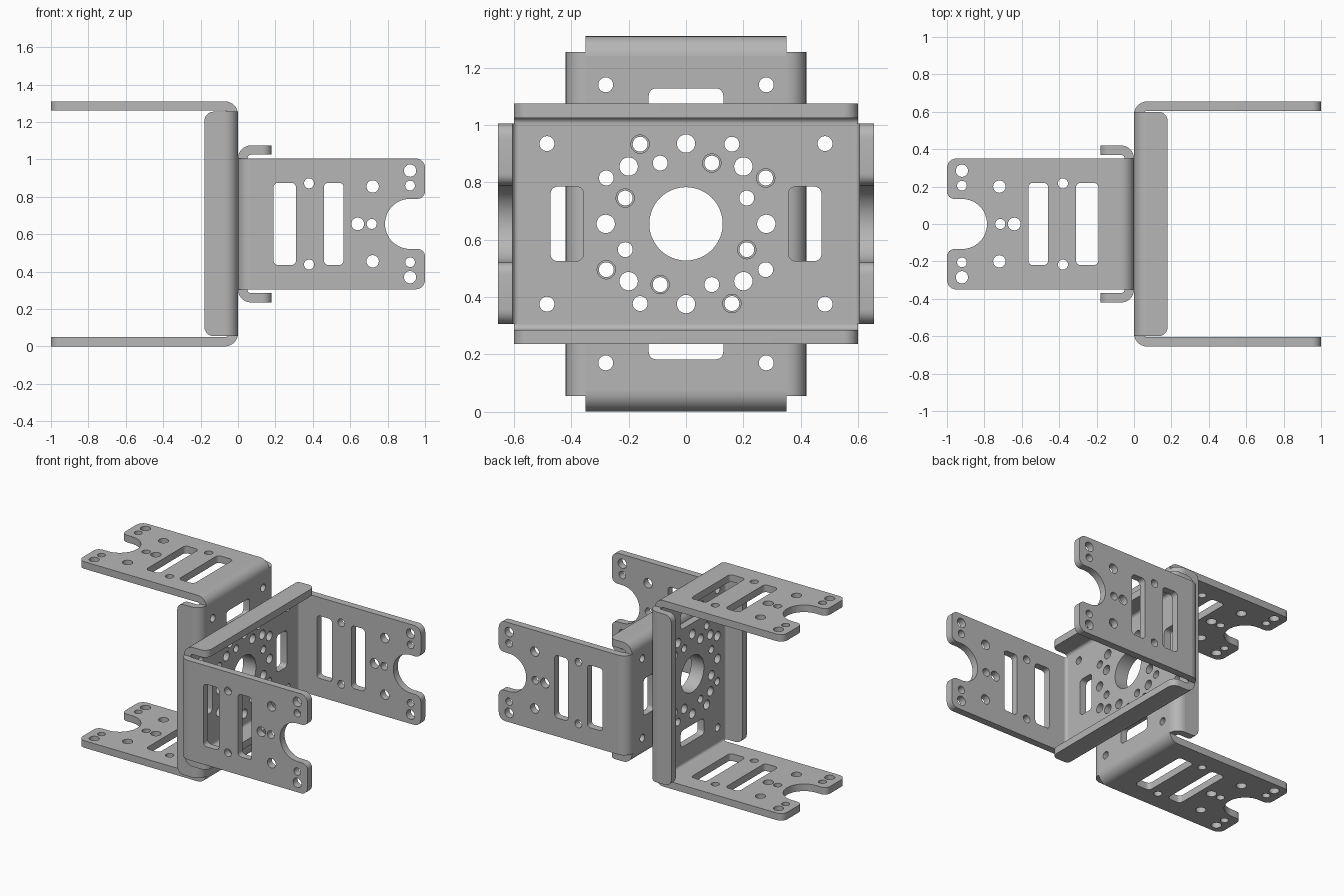
import bpy, bmesh
from math import sin, cos, pi
from mathutils import Matrix, Vector

cube = bpy.data.objects.get("Cube")
if cube:
    bpy.data.objects.remove(cube)

THICK = 0.05      # sheet thickness
BEND = 0.07       # outer bend radius
LENGTH = 0.655    # half length across the arms
WIDTH = 0.35      # half width of base and arms
LIP = 0.42        # half width across the lips
LIP_LEN = 0.6     # half length of the lips
CENTRE = 0.655    # height of the hub

steel = bpy.data.materials.new("grey_steel")
steel.use_nodes = True
GREY = (0.47, 0.47, 0.47, 1)
steel.diffuse_color = GREY
steel.node_tree.nodes["Principled BSDF"].inputs["Base Color"].default_value = GREY


def arc(x, y, r, start, end, n):
    return [(x + r * cos(start + (end - start) * i / n),
             y + r * sin(start + (end - start) * i / n)) for i in range(n + 1)]


def circle(x, y, r, n=28):
    return arc(x, y, r, 0, 2 * pi, n)[:-1]


def rounded(corners):
    """Outline from (x, y, radius); rounded corners are right angles."""
    out = []
    for i, (x, y, r) in enumerate(corners):
        p = Vector((x, y))
        if not r:
            out.append((x, y))
            continue
        a = (Vector(corners[i - 1][:2]) - p).normalized()
        b = (Vector(corners[(i + 1) % len(corners)][:2]) - p).normalized()
        c = p + (a + b) * r
        for k in range(7):
            t = pi / 2 * k / 6
            out.append(tuple(c - r * (cos(t) * b + sin(t) * a)))
    return out


def slot(x, y, w, h, r=0.025):
    return rounded([(x - w / 2, y - h / 2, r), (x + w / 2, y - h / 2, r),
                    (x + w / 2, y + h / 2, r), (x - w / 2, y + h / 2, r)])


def sheet(name, loops, depth, axes, offset, frame):
    """Extrude an outline with holes; axes are the bracket directions of x, y, z."""
    curve = bpy.data.curves.new(name, 'CURVE')
    curve.dimensions = '2D'
    curve.fill_mode = 'BOTH'
    curve.extrude = depth / 2
    for loop in loops:
        spline = curve.splines.new('POLY')
        spline.points.add(len(loop) - 1)
        for point, (x, y) in zip(spline.points, loop):
            point.co = (x, y, 0, 1)
        spline.use_cyclic_u = True
    helper = bpy.data.objects.new(name + "_outline", curve)
    bpy.context.collection.objects.link(helper)
    deps = bpy.context.evaluated_depsgraph_get()
    mesh = bpy.data.meshes.new_from_object(helper.evaluated_get(deps))
    bpy.data.objects.remove(helper)
    bpy.data.curves.remove(curve)

    place = Matrix([Vector(a) for a in axes]).transposed().to_4x4()
    place.translation = offset
    bm = bmesh.new()
    bm.from_mesh(mesh)
    bm.transform(frame @ place)
    bmesh.ops.remove_doubles(bm, verts=bm.verts, dist=0.0001)
    bmesh.ops.recalc_face_normals(bm, faces=bm.faces)
    bm.to_mesh(mesh)
    bm.free()
    mesh.name = name
    mesh.materials.clear()
    mesh.materials.append(steel)
    obj = bpy.data.objects.new(name, mesh)
    bpy.context.collection.objects.link(obj)
    parts.append(obj)


def base_loops():
    e = LENGTH - BEND
    loops = [[(-e, -WIDTH), (e, -WIDTH), (e, WIDTH), (-e, WIDTH)],
             circle(0, 0, 0.128, 48)]
    for sx in (-1, 1):
        loops.append(slot(sx * 0.415, 0, 0.115, 0.26))
        loops += [circle(sx * 0.485, sy * 0.28, 0.026) for sy in (-1, 1)]
    # hub holes repeat every quarter turn
    quarter = [(0, 0.28, 0.032), (0.2, 0.2, 0.032),
               (-0.16, 0.278, 0.032), (0.16, 0.278, 0.026),
               (0.09, 0.212, 0.032), (-0.09, 0.212, 0.026)]
    for x, y, r in quarter:
        for _ in range(4):
            loops.append(circle(x, y, r))
            x, y = y, -x
    return loops


def arm_loops():
    notch = [(x, y, 0) for x, y in arc(0.92, 0, 0.134, -pi / 2, -3 * pi / 2, 24)]
    outline = rounded([(BEND, -WIDTH, 0), (1, -WIDTH, 0.05), (1, -0.134, 0.04)]
                      + notch
                      + [(1, 0.134, 0.04), (1, WIDTH, 0.05), (BEND, WIDTH, 0)])
    loops = [outline, slot(0.25, 0, 0.12, 0.44), slot(0.512, 0, 0.106, 0.44),
             circle(0.64, 0, 0.034), circle(0.715, 0, 0.027)]
    for s in (-1, 1):
        for x, y, r in ((0.38, 0.217, 0.027), (0.72, 0.2, 0.033),
                        (0.92, 0.205, 0.026), (0.92, 0.285, 0.033)):
            loops.append(circle(x, s * y, r))
    return loops


def bend_loop(edge):
    c = edge - BEND
    return [arc(c, BEND, BEND, -pi / 2, 0, 8) + arc(c, BEND, BEND - THICK, 0, -pi / 2, 8)]


U, V, W = (1, 0, 0), (0, 1, 0), (0, 0, 1)   # length, width, depth of a bracket


def bracket(side, frame):
    sheet(side + "_base", base_loops(), THICK, (U, V, W), (0, 0, THICK / 2), frame)
    lip = rounded([(BEND, -LIP_LEN, 0), (0.18, -LIP_LEN, 0.05),
                   (0.18, LIP_LEN, 0.05), (BEND, LIP_LEN, 0)])
    for s, end in ((-1, "first"), (1, "second")):
        name = side + "_" + end
        sheet(name + "_arm", arm_loops(), THICK, (W, V, U),
              (s * (LENGTH - THICK / 2), 0, 0), frame)
        sheet(name + "_arm_bend", bend_loop(LENGTH), 2 * WIDTH,
              ((s, 0, 0), W, V), (0, 0, 0), frame)
        sheet(name + "_lip", [lip], THICK, (W, U, V),
              (0, s * (LIP - THICK / 2), 0), frame)
        sheet(name + "_lip_bend", bend_loop(LIP), 2 * LIP_LEN,
              ((0, s, 0), W, U), (0, 0, 0), frame)


# Two equal brackets, back to back and a quarter turn apart
parts = []
lift = Matrix.Translation((0, 0, CENTRE))
bracket("left_bracket", lift @ Matrix(((0, 0, 1), (1, 0, 0), (0, 1, 0))).to_4x4())
bracket("right_bracket", lift @ Matrix(((0, 0, -1), (0, 1, 0), (1, 0, 0))).to_4x4())

bpy.ops.object.select_all(action='DESELECT')
for obj in parts:
    obj.select_set(True)
bpy.context.view_layer.objects.active = parts[0]
bpy.ops.object.shade_smooth_by_angle(angle=pi / 6)
